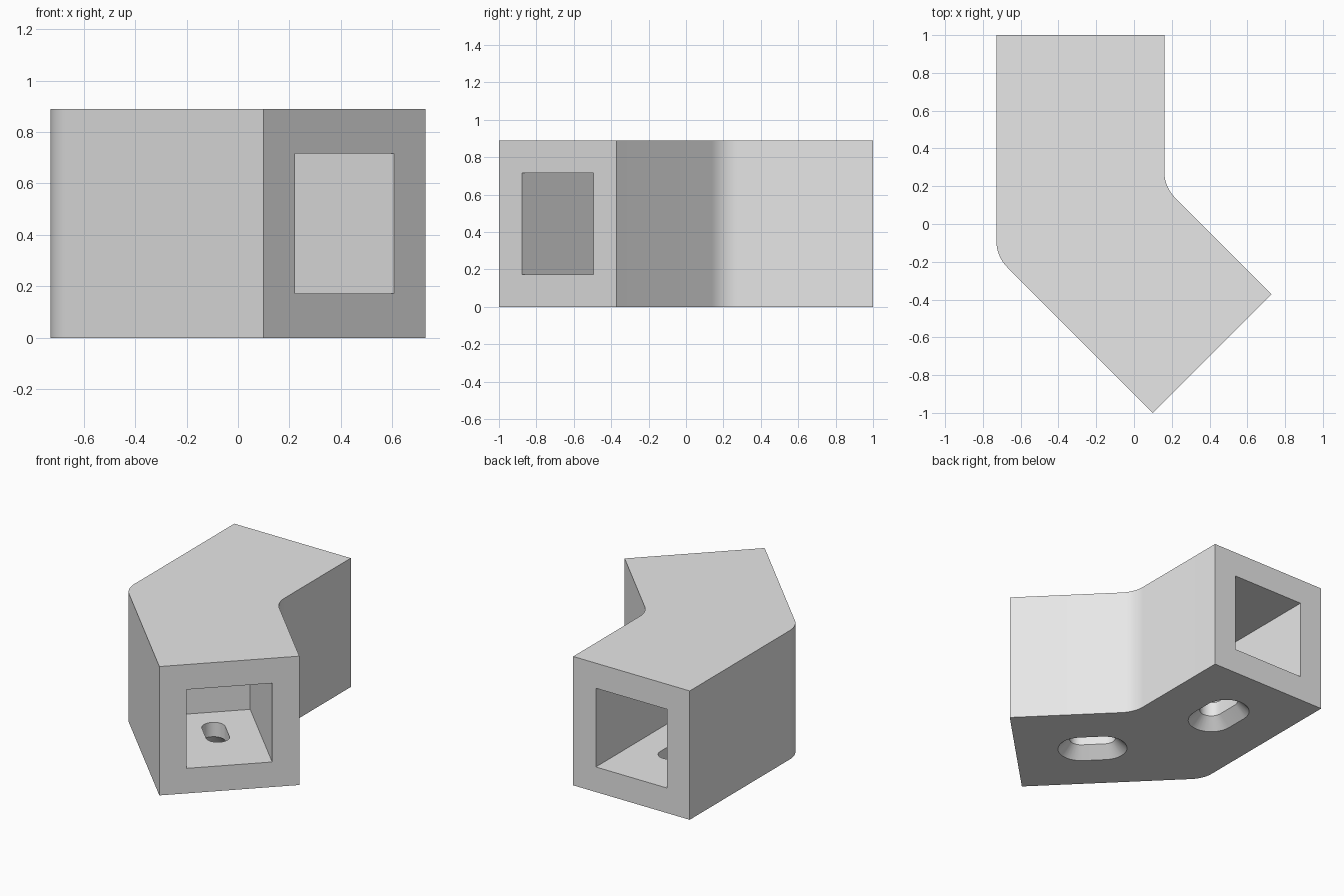
import bpy, bmesh
from math import pi, cos, sin, tan, radians
from mathutils import Matrix, Vector

old = bpy.data.objects.get("Cube")
if old:
    bpy.data.objects.remove(old, do_unlink=True)

U = 2 / 40.506            # one design unit
HALF = 9 * U              # half of the square section
LEG = 20 * U              # centreline length of each leg
BORE = 5.5 * U            # half of the square bore
DEPTH = 16 * U
FILLET = 4 * U
BEND = Vector((-5.753 * U, 1 - LEG, 0))


def loft(name, rings):
    """Solid skinned through rings of equal point count."""
    bm = bmesh.new()
    loops = [[bm.verts.new(p) for p in ring] for ring in rings]
    n = len(loops[0])
    for a, b in zip(loops, loops[1:]):
        for i in range(n):
            j = (i + 1) % n
            bm.faces.new((a[i], a[j], b[j], b[i]))
    bm.faces.new(loops[0][::-1])
    bm.faces.new(loops[-1])
    bmesh.ops.recalc_face_normals(bm, faces=bm.faces[:])
    mesh = bpy.data.meshes.new(name)
    bm.to_mesh(mesh)
    bm.free()
    obj = bpy.data.objects.new(name, mesh)
    bpy.context.collection.objects.link(obj)
    return obj


def arc(cx, cy, r, start, end, steps=12):
    return [(cx + r * cos(start + (end - start) * i / steps),
             cy + r * sin(start + (end - start) * i / steps)) for i in range(steps + 1)]


def slot(z, r, h):
    """Rounded slot outline, long along y."""
    pts = arc(0, h, r, 0, pi, 16) + arc(0, -h, r, pi, 2 * pi, 16)
    return [(x, y, z) for x, y in pts]


# Bent outline around the bend point, rounded at the inner and outer elbow
turn = radians(45)
miter = HALF * tan(turn / 2)
setback = FILLET * tan(turn / 2)
along = Vector((sin(turn), -cos(turn)))
side = Vector((cos(turn), sin(turn)))
outline = [(HALF, LEG), (-HALF, LEG)]
outline += arc(FILLET - HALF, setback - miter, FILLET, pi, pi + turn)
outline += [tuple(along * LEG - side * HALF), tuple(along * LEG + side * HALF)]
outline += arc(HALF + FILLET, miter + setback, FILLET, pi + turn, pi)
body = loft("elbow_connector", [[(x + BEND.x, y + BEND.y, z) for x, y in outline]
                                for z in (0, 2 * HALF)])

# Each leg gets a blind square socket and a countersunk slot in its floor
cutters = []
for name, angle in (("back", 0), ("front", pi + turn)):
    place = Matrix.Translation(BEND) @ Matrix.Rotation(angle, 4, 'Z')
    corners = [(-BORE, -BORE), (BORE, -BORE), (BORE, BORE), (-BORE, BORE)]
    socket = loft(name + "_socket_cutter", [[(x, y, HALF + z) for x, z in corners]
                                            for y in (LEG - DEPTH, LEG + U)])
    hole = loft(name + "_slot_cutter", [slot(-U, 4 * U, 1.5 * U),
                                        slot(1.5 * U, 1.5 * U, 1.5 * U),
                                        slot(5 * U, 1.5 * U, 1.5 * U)])
    socket.data.transform(place)
    hole.data.transform(place @ Matrix.Translation((0, LEG / 2, 0)))
    cutters += [socket, hole]

bpy.ops.object.select_all(action='DESELECT')
bpy.context.view_layer.objects.active = body
body.select_set(True)
for cutter in cutters:
    cutter.hide_render = True
    mod = body.modifiers.new(cutter.name, 'BOOLEAN')
    mod.operation = 'DIFFERENCE'
    mod.solver = 'EXACT'
    mod.object = cutter
    bpy.ops.object.modifier_apply(modifier=mod.name)
for cutter in cutters:
    bpy.data.objects.remove(cutter, do_unlink=True)

# Single plain grey
grey = bpy.data.materials.new("plain grey")
grey.use_nodes = True
grey.diffuse_color = (0.8, 0.8, 0.8, 1)
grey.node_tree.nodes["Principled BSDF"].inputs["Base Color"].default_value = (0.8, 0.8, 0.8, 1)
body.data.materials.clear()
body.data.materials.append(grey)
bpy.ops.object.shade_smooth_by_angle(angle=radians(30))
